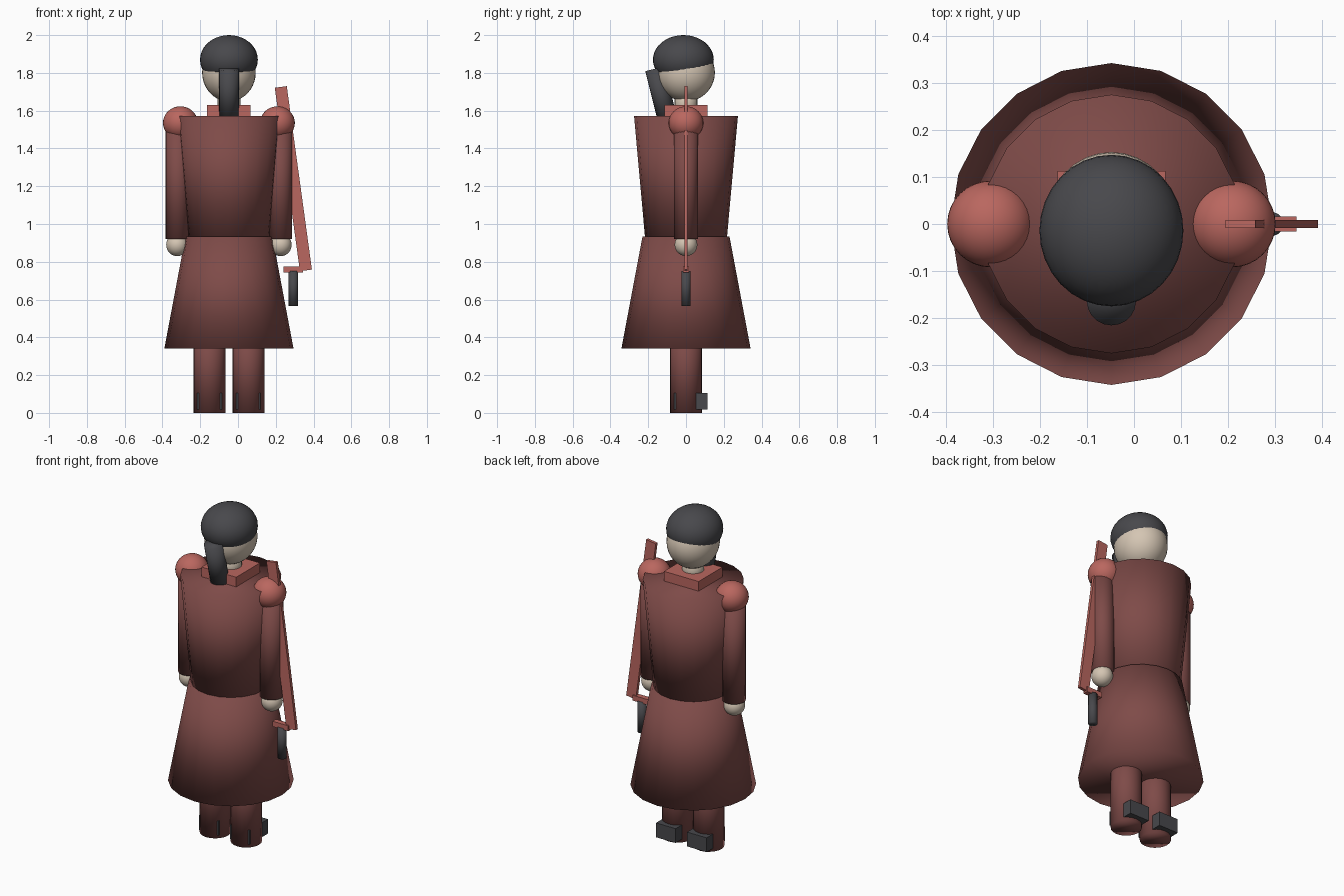
import bpy, bmesh, math
from mathutils import Matrix, Vector

cube = bpy.data.objects.get("Cube")
if cube:
    bpy.data.objects.remove(cube, do_unlink=True)

CX = -0.048  # body axis


def material(name, rgb):
    mat = bpy.data.materials.new(name)
    mat.use_nodes = True
    mat.diffuse_color = (*rgb, 1)
    bsdf = mat.node_tree.nodes["Principled BSDF"]
    bsdf.inputs["Base Color"].default_value = (*rgb, 1)
    bsdf.inputs["Roughness"].default_value = 0.8
    return mat


coat = material("coat maroon", (0.21, 0.07, 0.065))
trim = material("trim red", (0.49, 0.135, 0.115))
dark = material("charcoal", (0.065, 0.065, 0.072))
skin = material("pale skin", (0.66, 0.56, 0.45))


def finish(name, bm, mat, smooth):
    mesh = bpy.data.meshes.new(name)
    bmesh.ops.recalc_face_normals(bm, faces=bm.faces)
    for face in bm.faces:
        face.smooth = smooth
    bm.to_mesh(mesh)
    bm.free()
    mesh.materials.append(mat)
    obj = bpy.data.objects.new(name, mesh)
    bpy.context.collection.objects.link(obj)
    return obj


def tube(name, mat, bottom, top, r_bottom, r_top, sides=20):
    """Capped cylinder or cone between two points, softly shaded."""
    a, b = Vector(bottom), Vector(top)
    axis = b - a
    tilt = Vector((0, 0, 1)).rotation_difference(axis).to_matrix().to_4x4()
    bm = bmesh.new()
    bmesh.ops.create_cone(bm, cap_ends=True, segments=sides, radius1=r_bottom,
                          radius2=r_top, depth=axis.length,
                          matrix=Matrix.Translation((a + b) / 2) @ tilt)
    return finish(name, bm, mat, True)


def ball(name, mat, centre, radii):
    bm = bmesh.new()
    bmesh.ops.create_uvsphere(bm, u_segments=32, v_segments=20, radius=1,
                              matrix=Matrix.LocRotScale(Vector(centre), None, Vector(radii)))
    return finish(name, bm, mat, True)


def box(name, mat, centre, size, tilt=0):
    turn = Matrix.Rotation(tilt, 4, 'Y')
    bm = bmesh.new()
    bmesh.ops.create_cube(bm, size=1, matrix=Matrix.Translation(centre) @ turn
                          @ Matrix.Diagonal((*size, 1)))
    return finish(name, bm, mat, False)


# Coat
tube("skirt", coat, (CX, 0, 0.34), (CX, 0, 0.935), 0.342, 0.23)
tube("torso", coat, (CX, 0, 0.93), (CX, 0, 1.572), 0.217, 0.275)
box("collar", trim, (CX, 0, 1.59), (0.23, 0.226, 0.08))

# Head
tube("neck", skin, (CX, 0, 1.55), (CX, 0, 1.72), 0.06, 0.06)
ball("head", skin, (CX, 0, 1.802), (0.142, 0.153, 0.153))
ball("hair", dark, (CX, -0.014, 1.87), (0.153, 0.161, 0.13))
tube("ponytail", dark, (CX, -0.097, 1.55), (CX, -0.165, 1.822), 0.052, 0.052)

# Limbs
for side, s in (("right", -1), ("left", 1)):
    arm_x = CX + s * 0.271
    leg_x = CX + s * 0.103
    ball(side + "_epaulette", trim, (CX + s * 0.257, 0, 1.535), (0.092, 0.092, 0.088))
    tube(side + "_arm", coat, (arm_x, 0, 0.92), (arm_x, 0, 1.54), 0.064, 0.064)
    ball(side + "_hand", skin, (arm_x + s * 0.003, 0, 0.89), (0.058, 0.06, 0.06))
    tube(side + "_leg", coat, (leg_x, 0, 0), (leg_x, 0, 0.5), 0.085, 0.085)
    box(side + "_shoe", dark, (leg_x, 0.025, 0.062), (0.13, 0.176, 0.086))

# Sword
box("sword_blade", trim, (0.293, 0, 1.24), (0.064, 0.018, 0.98), math.radians(-7.8))
box("sword_guard", trim, (0.293, 0, 0.759), (0.104, 0.032, 0.032))
tube("sword_handle", dark, (0.293, 0, 0.565), (0.293, 0, 0.75), 0.025, 0.025)
